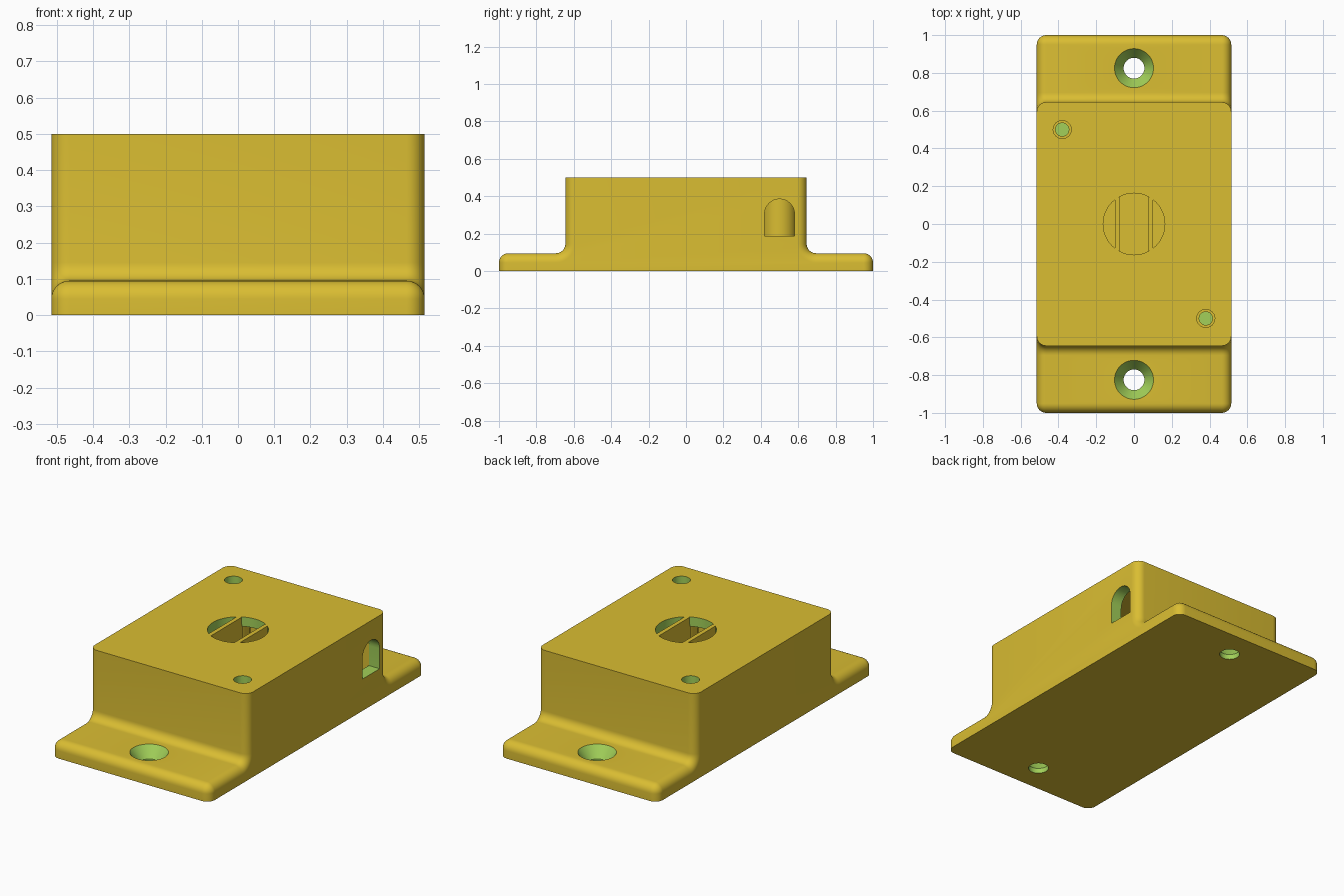
import bpy, bmesh, math
from mathutils import Matrix

cube = bpy.data.objects.get("Cube")
if cube:
    bpy.data.objects.remove(cube, do_unlink=True)


def material(name, rgb):
    mat = bpy.data.materials.new(name)
    mat.use_nodes = True
    colour = (*rgb, 1)
    mat.diffuse_color = colour
    mat.node_tree.nodes["Principled BSDF"].inputs["Base Color"].default_value = colour
    return mat


YELLOW, GREEN = 0, 1
MATS = [material("warm yellow", (0.70, 0.51, 0.032)),
        material("leaf green", (0.36, 0.63, 0.10))]

HALF_X, FLANGE_Y, BOX_Y = 0.515, 1.0, 0.645
FLANGE_Z, TOP_Z, ROUND = 0.095, 0.5, 0.05
FLOOR_Z, LID_Z = 0.1, 0.445


def finish(name, bm, slot=YELLOW):
    bmesh.ops.remove_doubles(bm, verts=bm.verts, dist=1e-5)
    bmesh.ops.recalc_face_normals(bm, faces=bm.faces)
    for face in bm.faces:
        face.material_index = slot
    mesh = bpy.data.meshes.new(name)
    bm.to_mesh(mesh)
    bm.free()
    for mat in MATS:
        mesh.materials.append(mat)
    obj = bpy.data.objects.new(name, mesh)
    bpy.context.collection.objects.link(obj)
    return obj


def cylinder(name, x, y, z0, z1, r0, r1=None, sides=48, slot=YELLOW):
    bm = bmesh.new()
    bmesh.ops.create_cone(bm, cap_ends=True, segments=sides, radius1=r0,
                          radius2=r0 if r1 is None else r1, depth=z1 - z0,
                          matrix=Matrix.Translation((x, y, (z0 + z1) / 2)))
    return finish(name, bm, slot)


def box(name, x, y, z0, z1, sx, sy, slot=YELLOW):
    bm = bmesh.new()
    place = Matrix.Translation((x, y, (z0 + z1) / 2))
    bmesh.ops.create_cube(bm, size=1, matrix=place @ Matrix.Diagonal((sx, sy, z1 - z0, 1)))
    return finish(name, bm, slot)


def activate(obj):
    bpy.ops.object.select_all(action='DESELECT')
    obj.select_set(True)
    bpy.context.view_layer.objects.active = obj


def cut(target, cutter):
    cutter.hide_render = True
    activate(target)
    mod = target.modifiers.new("cut", 'BOOLEAN')
    mod.operation, mod.solver, mod.object = 'DIFFERENCE', 'EXACT', cutter
    bpy.ops.object.modifier_apply(modifier=mod.name)
    bpy.data.objects.remove(cutter, do_unlink=True)


def smooth(obj):
    activate(obj)
    bpy.ops.object.shade_smooth_by_angle(angle=math.radians(35))


def arc(cy, cz, radius, start, end, steps=8):
    angles = [math.radians(start + (end - start) * i / steps) for i in range(steps + 1)]
    return [(cy + radius * math.cos(a), cz + radius * math.sin(a)) for a in angles]


def body_profile(inset):
    """Flanged outline in y and z, drawn in by the inset."""
    half = [(FLANGE_Y - inset, 0)]
    half += arc(FLANGE_Y - ROUND, FLANGE_Z - ROUND, ROUND - inset, 0, 90)
    half += arc(BOX_Y + ROUND, FLANGE_Z + ROUND, ROUND + inset, 270, 180)
    half += [(BOX_Y - inset, TOP_Z)]
    return half + [(-y, z) for y, z in reversed(half)]


# Housing: outline lofted across x, drawn in at both ends for rounded edges
bm = bmesh.new()
steps = 8
quarter = [math.pi / 2 * i / steps for i in range(steps + 1)]
ends = [(HALF_X - ROUND + ROUND * math.sin(a), ROUND * (1 - math.cos(a))) for a in quarter]
slices = [(-x, d) for x, d in reversed(ends)] + ends
rings = [[bm.verts.new((x, y, z)) for y, z in body_profile(d)] for x, d in slices]
for a, b in zip(rings, rings[1:]):
    for i in range(len(a)):
        j = (i + 1) % len(a)
        bm.faces.new((a[i], a[j], b[j], b[i]))
bm.faces.new(rings[0])
bm.faces.new(rings[-1])
housing = finish("housing", bm)

# Hollow inside
cut(housing, box("cavity_cutter", 0, 0, FLOOR_Z, LID_Z, 0.89, 1.17))

# Countersunk mounting holes in the flanges
for y in (-0.825, 0.825):
    cut(housing, cylinder("bore_cutter", 0, y, -0.1, 0.06, 0.055, slot=GREEN))
    cut(housing, cylinder("countersink_cutter", 0, y, 0.03, 0.1, 0.055, 0.107, slot=GREEN))

# Round opening in the top
cut(housing, cylinder("opening_cutter", 0, 0, 0.4, 0.6, 0.163, slot=GREEN))

# Arched cable opening on the left side
bm = bmesh.new()
outline = [(0.42, 0.187), (0.58, 0.187)] + arc(0.5, 0.305, 0.08, 0, 180, 16)
face = bm.faces.new([bm.verts.new((0.4, y, z)) for y, z in outline])
pulled = bmesh.ops.extrude_face_region(bm, geom=[face])["geom"]
bmesh.ops.translate(bm, vec=(0.2, 0, 0),
                    verts=[v for v in pulled if isinstance(v, bmesh.types.BMVert)])
cut(housing, finish("arch_cutter", bm, GREEN))

# Screw posts in opposite corners, with holes through the lid
for name, s in (("front_screw_post", 1), ("back_screw_post", -1)):
    x, y = 0.38 * s, -0.5 * s
    cut(housing, cylinder("screw_cutter", x, y, 0.4, 0.6, 0.048, sides=24, slot=GREEN))
    post = cylinder(name, x, y, FLOOR_Z - 0.01, LID_Z + 0.005, 0.09, sides=32)
    cut(post, cylinder("pilot_cutter", x, y, 0.2, 0.6, 0.036, sides=12, slot=GREEN))
    smooth(post)

# Two upright fins across the round opening
for name, x in (("left_fin", 0.088), ("right_fin", -0.088)):
    box(name, x, 0, FLOOR_Z - 0.01, LID_Z + 0.01, 0.025, 0.3)
    box(name + "_grille_bar", x, 0, LID_Z, TOP_Z - 0.001, 0.025, 0.28)

smooth(housing)
